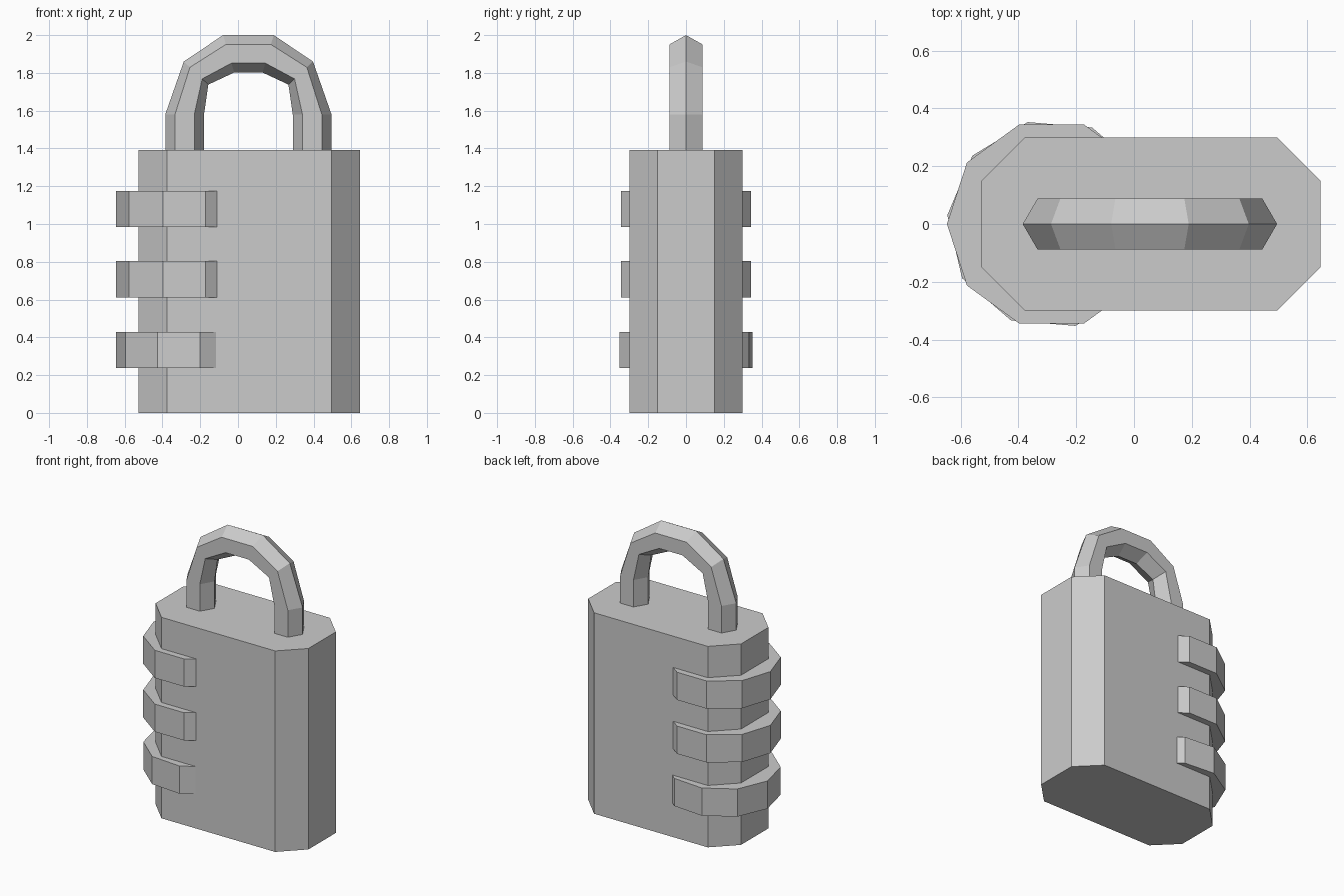
import bpy
import bmesh
import math

if "Cube" in bpy.data.objects:
    bpy.data.objects.remove(bpy.data.objects["Cube"])


def make_object(name, bm):
    bmesh.ops.recalc_face_normals(bm, faces=bm.faces[:])
    mesh = bpy.data.meshes.new(name)
    bm.to_mesh(mesh)
    bm.free()
    obj = bpy.data.objects.new(name, mesh)
    bpy.context.collection.objects.link(obj)
    return obj


def loft(name, rings):
    """Join matching rings of points into a capped solid."""
    bm = bmesh.new()
    loops = [[bm.verts.new(p) for p in ring] for ring in rings]
    n = len(loops[0])
    for a, b in zip(loops, loops[1:]):
        for i in range(n):
            j = (i + 1) % n
            bm.faces.new((a[i], a[j], b[j], b[i]))
    bm.faces.new(loops[0][::-1])
    bm.faces.new(loops[-1])
    return make_object(name, bm)


def prism(name, outline, z0, z1):
    return loft(name, [[(x, y, z) for x, y in outline] for z in (z0, z1)])


# Lock body: chamfered rectangle
x0, x1, hy, c = -0.527, 0.645, 0.30, 0.15
body_outline = [(x0 + c, -hy), (x1 - c, -hy), (x1, -hy + c), (x1, hy - c),
                (x1 - c, hy), (x0 + c, hy), (x0, hy - c), (x0, -hy + c)]
prism("lock_body", body_outline, 0, 1.393)

# Ten-sided number dials, the lowest one slightly turned
for name, z, turn in (("dial_bottom", 0.333, -4.8),
                      ("dial_middle", 0.707, 0),
                      ("dial_top", 1.08, 0)):
    angles = [math.radians(turn + 36 * i) for i in range(10)]
    outline = [(-0.285 + 0.362 * math.cos(a), 0.362 * math.sin(a)) for a in angles]
    prism(name, outline, z - 0.096, z + 0.096)

# Shackle: hexagonal section swept along an arch,
# given as outer and inner points of the left half (offset from centre, z)
half = [((0.44, 1.30), (0.235, 1.30)),
        ((0.44, 1.58), (0.235, 1.58)),
        ((0.342, 1.86), (0.212, 1.738)),
        ((0.134, 2.0), (0.075, 1.802))]
sections = [(-1, s) for s in half] + [(1, s) for s in reversed(half)]
hexagon = [(0, 0), (0.25, 0.088), (0.75, 0.088), (1, 0), (0.75, -0.088), (0.25, -0.088)]
rings = []
for side, ((ox, oz), (ix, iz)) in sections:
    rings.append([(0.055 + side * (ox + (ix - ox) * t), y, oz + (iz - oz) * t)
                  for t, y in hexagon])
loft("shackle", rings)
